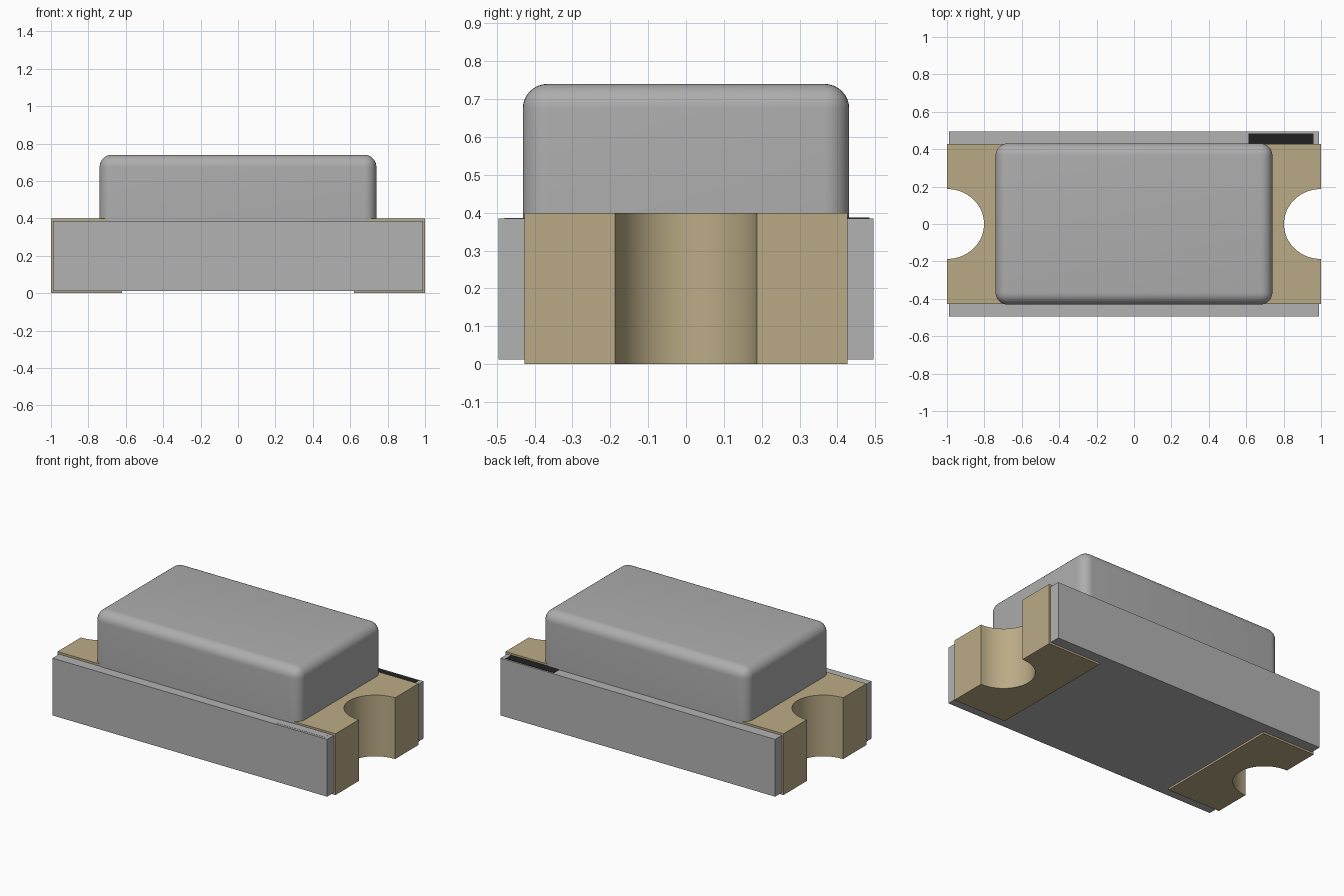
import bpy, bmesh, math

if "Cube" in bpy.data.objects:
    bpy.data.objects.remove(bpy.data.objects["Cube"])


def material(name, rgb):
    m = bpy.data.materials.new(name)
    m.diffuse_color = (*rgb, 1.0)
    m.use_nodes = True
    m.node_tree.nodes["Principled BSDF"].inputs["Base Color"].default_value = m.diffuse_color
    return m


GREY = material("board grey", (0.45, 0.45, 0.45))
LENS = material("lens grey", (0.42, 0.42, 0.42))
GOLD = material("contact gold", (0.50, 0.41, 0.24))
BLACK = material("mark black", (0.015, 0.015, 0.015))


def finish(name, bm, mat):
    bmesh.ops.recalc_face_normals(bm, faces=bm.faces[:])
    mesh = bpy.data.meshes.new(name)
    bm.to_mesh(mesh)
    bm.free()
    mesh.materials.append(mat)
    obj = bpy.data.objects.new(name, mesh)
    bpy.context.collection.objects.link(obj)
    bpy.context.view_layer.objects.active = obj
    obj.select_set(True)
    bpy.ops.object.shade_smooth_by_angle(angle=math.radians(30))
    obj.select_set(False)
    return obj


def prism(name, outline, z0, z1, mat):
    """Extrude an xy outline from z0 to z1."""
    bm = bmesh.new()
    base = bm.faces.new([bm.verts.new((x, y, z0)) for x, y in outline])
    side = bmesh.ops.extrude_face_region(bm, geom=[base])
    for v in side["geom"]:
        if isinstance(v, bmesh.types.BMVert):
            v.co.z = z1
    return finish(name, bm, mat)


def rect(x0, x1, y0, y1):
    return [(x0, y0), (x1, y0), (x1, y1), (x0, y1)]


def notched_edge(x, half_y, r, n=32):
    """Right edge, front to back, with a half-round bite."""
    arc = [(x - r * math.sin(math.pi * i / n), -r * math.cos(math.pi * i / n))
           for i in range(n + 1)]
    return [(x, -half_y)] + arc + [(x, half_y)]


# Board with a half-round bite at both ends
right = notched_edge(0.988, 0.495, 0.20)
prism("board", right + [(-x, -y) for x, y in right], 0.0125, 0.385, GREY)

# Plated end contacts
for name, s in (("right_contact", 1), ("left_contact", -1)):
    edge = notched_edge(1.0, 0.427, 0.187)
    # Stretch the bite slightly so it reaches x = 0.8
    edge = [(1 - (1 - x) * 1.06, y) for x, y in edge]
    outline = edge + [(0.62, 0.427), (0.62, -0.427)]
    prism(name, [(s * x, y) for x, y in outline], 0.0, 0.3985, GOLD)

# Polarity marks on the board's top
prism("back_mark", rect(0.612, 0.96, 0.427, 0.485), 0.384, 0.387, BLACK)
prism("front_mark", rect(0.612, 0.96, -0.48, -0.427), 0.384, 0.386, GREY)

# Lens: a block with rounded top and upright edges
bm = bmesh.new()
bmesh.ops.create_cube(bm, size=1.0)
for v in bm.verts:
    v.co.x *= 1.48
    v.co.y *= 0.862
    v.co.z = 0.74 if v.co.z > 0 else 0.385
edges = [e for e in bm.edges if max(v.co.z for v in e.verts) > 0.5]
bmesh.ops.bevel(bm, geom=edges, offset=0.065, segments=8, profile=0.5,
                affect='EDGES', clamp_overlap=True)
finish("lens", bm, LENS)
